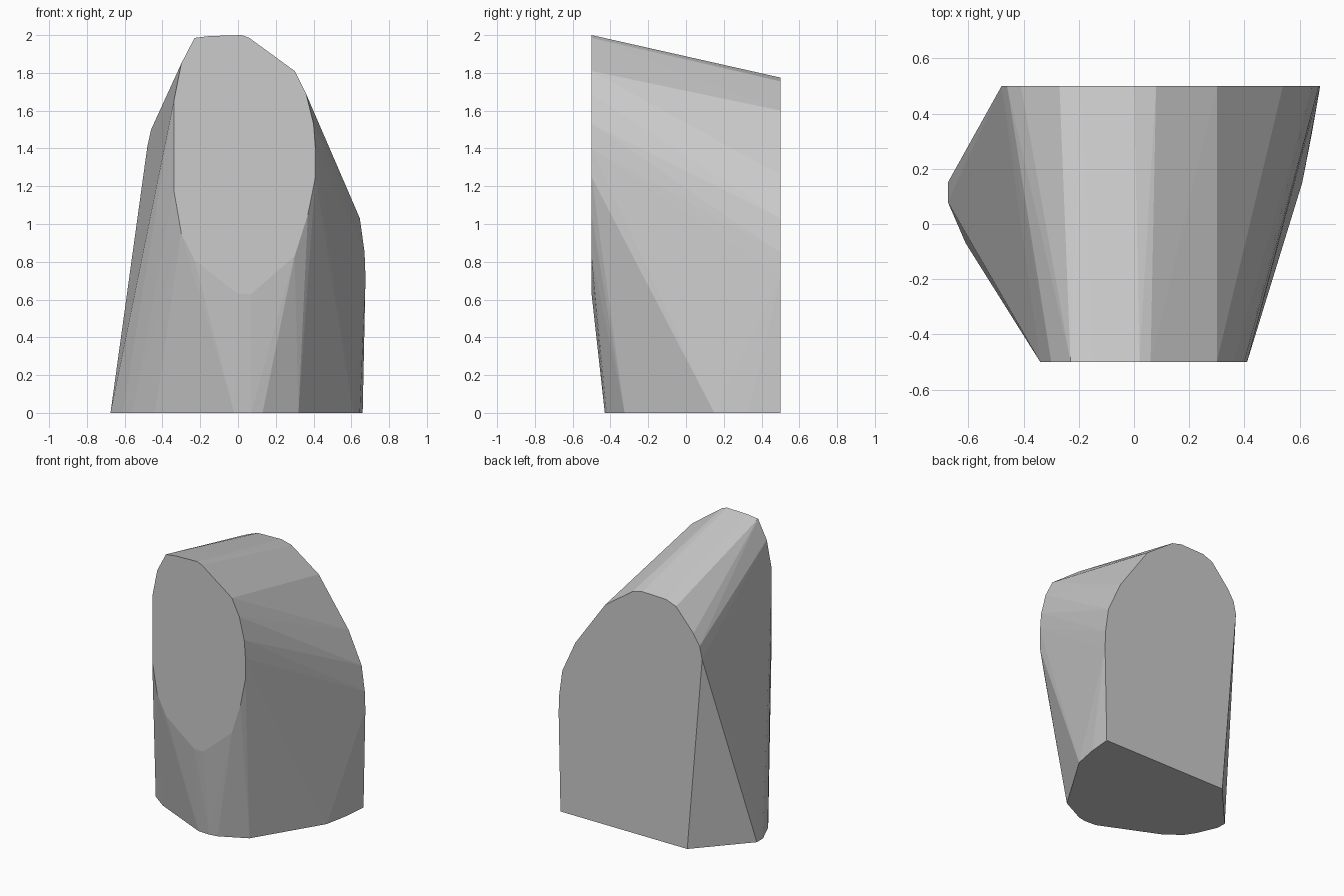
import bpy, bmesh, math

# Outline of the front face (x, z), lying on the plane y = -0.5
FRONT = [(-0.23, 1.985), (-0.15, 1.995), (0.02, 2.0), (0.06, 1.985), (0.30, 1.81),
         (0.36, 1.69), (0.40, 1.53), (0.41, 1.40), (0.41, 1.25), (0.37, 1.05),
         (0.30, 0.83), (0.07, 0.63), (0.0, 0.63), (-0.23, 0.81), (-0.30, 0.95),
         (-0.34, 1.18), (-0.34, 1.65), (-0.30, 1.85)]
# Outline of the back face (x, z), lying on the plane y = 0.5
BACK = [(-0.36, 0.0), (-0.48, 1.41), (-0.46, 1.50), (-0.41, 1.58), (-0.27, 1.74),
        (-0.19, 1.77), (0.0, 1.775), (0.08, 1.755), (0.30, 1.60), (0.54, 1.26),
        (0.645, 1.03), (0.67, 0.85), (0.675, 0.72), (0.66, 0.0)]
# Outline of the base (x, y), lying on the plane z = 0
BASE = [(-0.36, 0.5), (-0.675, 0.15), (-0.675, 0.08), (-0.61, -0.07), (-0.56, -0.146),
        (-0.44, -0.235), (-0.02, -0.425), (0.07, -0.43), (0.13, -0.42),
        (0.32, -0.325), (0.61, 0.15), (0.645, 0.33), (0.66, 0.5)]

points = ([(x, -0.5, z) for x, z in FRONT] + [(x, 0.5, z) for x, z in BACK]
          + [(x, y, 0.0) for x, y in BASE])

# Faceted block: the skin stretched over the three flat outlines
bm = bmesh.new()
for p in points:
    bm.verts.new(p)
bmesh.ops.remove_doubles(bm, verts=bm.verts, dist=0.001)
hull = bmesh.ops.convex_hull(bm, input=bm.verts)
loose = [v for v in bm.verts if not v.link_faces]
bmesh.ops.delete(bm, geom=loose, context='VERTS')
bmesh.ops.dissolve_limit(bm, angle_limit=math.radians(0.5), verts=bm.verts, edges=bm.edges)
bmesh.ops.recalc_face_normals(bm, faces=bm.faces)

mesh = bpy.data.meshes.new("faceted_block")
bm.to_mesh(mesh)
bm.free()

# Plain grey colour
grey = bpy.data.materials.new("plain grey")
grey.diffuse_color = (0.6, 0.6, 0.6, 1.0)
mesh.materials.append(grey)

block = bpy.data.objects.new("faceted_block", mesh)
bpy.context.collection.objects.link(block)
